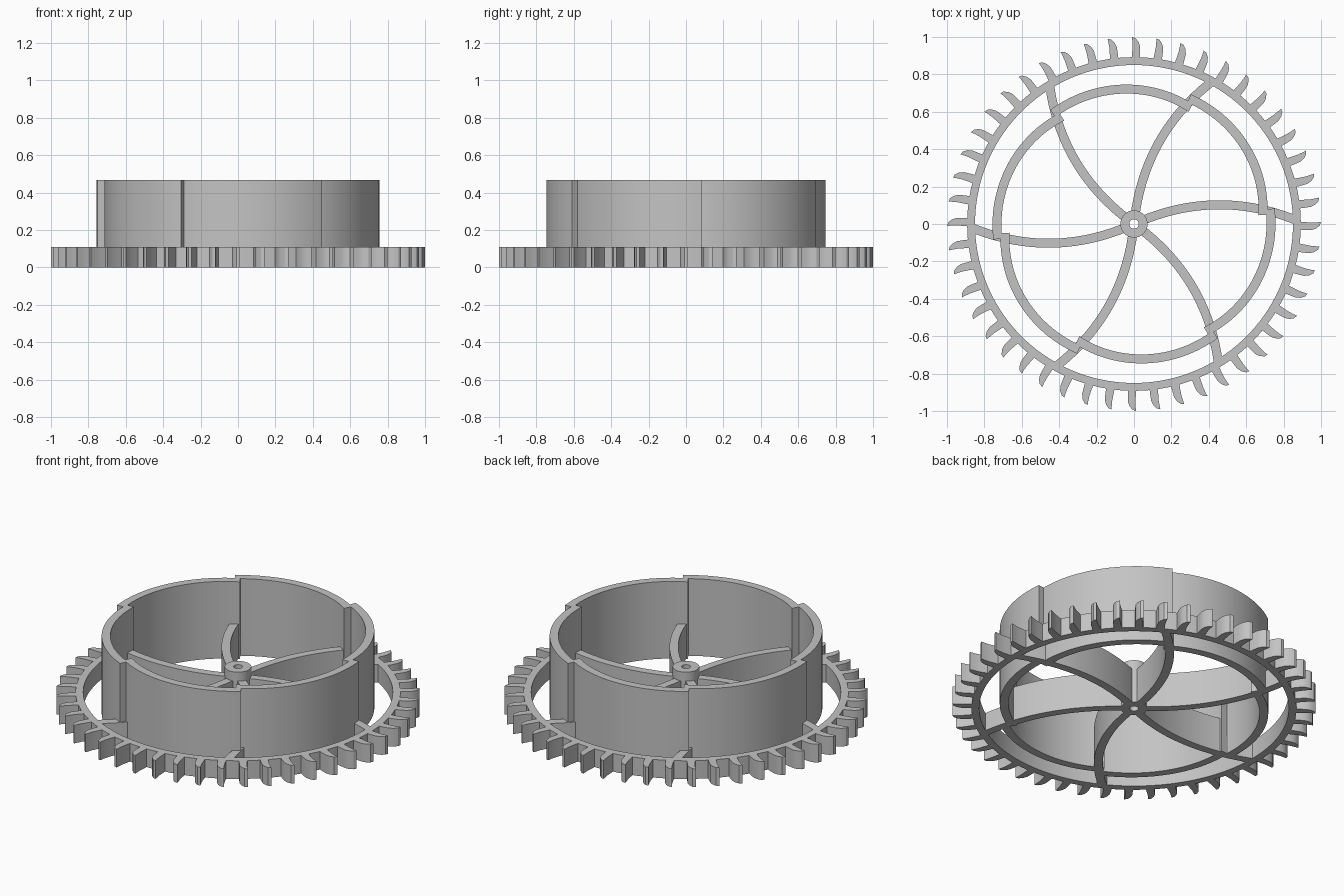
import bpy, bmesh
from math import cos, sin, pi, radians, hypot

if "Cube" in bpy.data.objects:
    bpy.data.objects.remove(bpy.data.objects["Cube"])

grey = bpy.data.materials.new("light grey")
grey.diffuse_color = (0.55, 0.55, 0.55, 1)
grey.use_nodes = True
grey.node_tree.nodes["Principled BSDF"].inputs["Base Color"].default_value = grey.diffuse_color


def strip(name, strips, z0, z1, closed=False):
    """Extrude flat bands, each given by two paired edge lines, from z0 to z1."""
    bm = bmesh.new()
    for a, b in strips:
        n = len(a)
        rows = [[bm.verts.new((x, y, z)) for x, y in line]
                for line, z in ((a, z0), (b, z0), (b, z1), (a, z1))]
        for i in range(n if closed else n - 1):
            j = (i + 1) % n
            for k in range(4):
                p, q = rows[k], rows[(k + 1) % 4]
                bm.faces.new((p[i], p[j], q[j], q[i]))
        if not closed:
            for i in (0, n - 1):
                bm.faces.new([r[i] for r in rows])
    bmesh.ops.recalc_face_normals(bm, faces=bm.faces)
    mesh = bpy.data.meshes.new(name)
    bm.to_mesh(mesh)
    bm.free()
    mesh.materials.append(grey)
    ob = bpy.data.objects.new(name, mesh)
    bpy.context.collection.objects.link(ob)
    bpy.ops.object.select_all(action='DESELECT')
    ob.select_set(True)
    bpy.context.view_layer.objects.active = ob
    bpy.ops.object.shade_smooth_by_angle(angle=radians(25))
    return ob


def circle(r, n):
    return [(r * cos(2 * pi * i / n), r * sin(2 * pi * i / n)) for i in range(n)]


def turn(pts, a):
    return [(x * cos(a) - y * sin(a), x * sin(a) + y * cos(a)) for x, y in pts]


BASE, SPOKE, WALL, HUB = 0.11, 0.21, 0.467, 0.265

# Outer gear ring and central hub with its bore
strip("gear_ring", [(circle(0.892, 144), circle(0.85, 144))], 0, BASE, True)
strip("hub", [(circle(0.073, 48), circle(0.025, 48))], 0, HUB, True)

# Hooked teeth: x is radial, y leans the tip counter-clockwise
lead = [(0.88, 0.016), (0.92, 0.013), (0.95, 0.011), (0.975, 0.012), (0.999, 0.014)]
trail = [(0.88, -0.030), (0.92, -0.030), (0.95, -0.029), (0.975, -0.020), (0.994, -0.004)]
teeth = []
for i in range(48):
    a = radians(7.5 * i - 0.2)
    teeth.append((turn(lead, a), turn(trail, a)))
strip("teeth", teeth, 0, BASE)


# Curved spokes: tall inside the drum, low between drum and ring
def spoke_edges(x0, x1, n, half=0.024):
    left, right = [], []
    for i in range(n + 1):
        x = x0 + (x1 - x0) * i / n
        y = 0.491 * x * (0.88 - x) + 0.017 * x
        slope = 0.491 * (0.88 - 2 * x) + 0.017
        s = half / hypot(1, slope)
        left.append((x - slope * s, y + s))
        right.append((x + slope * s, y - s))
    return left, right


for name, x0, x1, n, top in (("inner_spokes", 0.05, 0.70, 20, SPOKE),
                             ("outer_spokes", 0.68, 0.875, 6, BASE)):
    l, r = spoke_edges(x0, x1, n)
    strip(name, [(turn(l, k * pi / 3), turn(r, k * pi / 3)) for k in range(6)], 0, top)

# Drum wall: six arcs, each swelling outward to a step over the next one
outer, inner = [], []
N = 32
for i in range(N + 1):
    t = i / N
    a = radians(4.0 + 62.3 * t)
    r = 0.757 - 0.042 * (1 - t) ** 2.2
    outer.append((r * cos(a), r * sin(a)))
    inner.append(((r - 0.048) * cos(a), (r - 0.048) * sin(a)))
strip("drum_wall", [(turn(outer, k * pi / 3), turn(inner, k * pi / 3)) for k in range(6)], 0, WALL)
